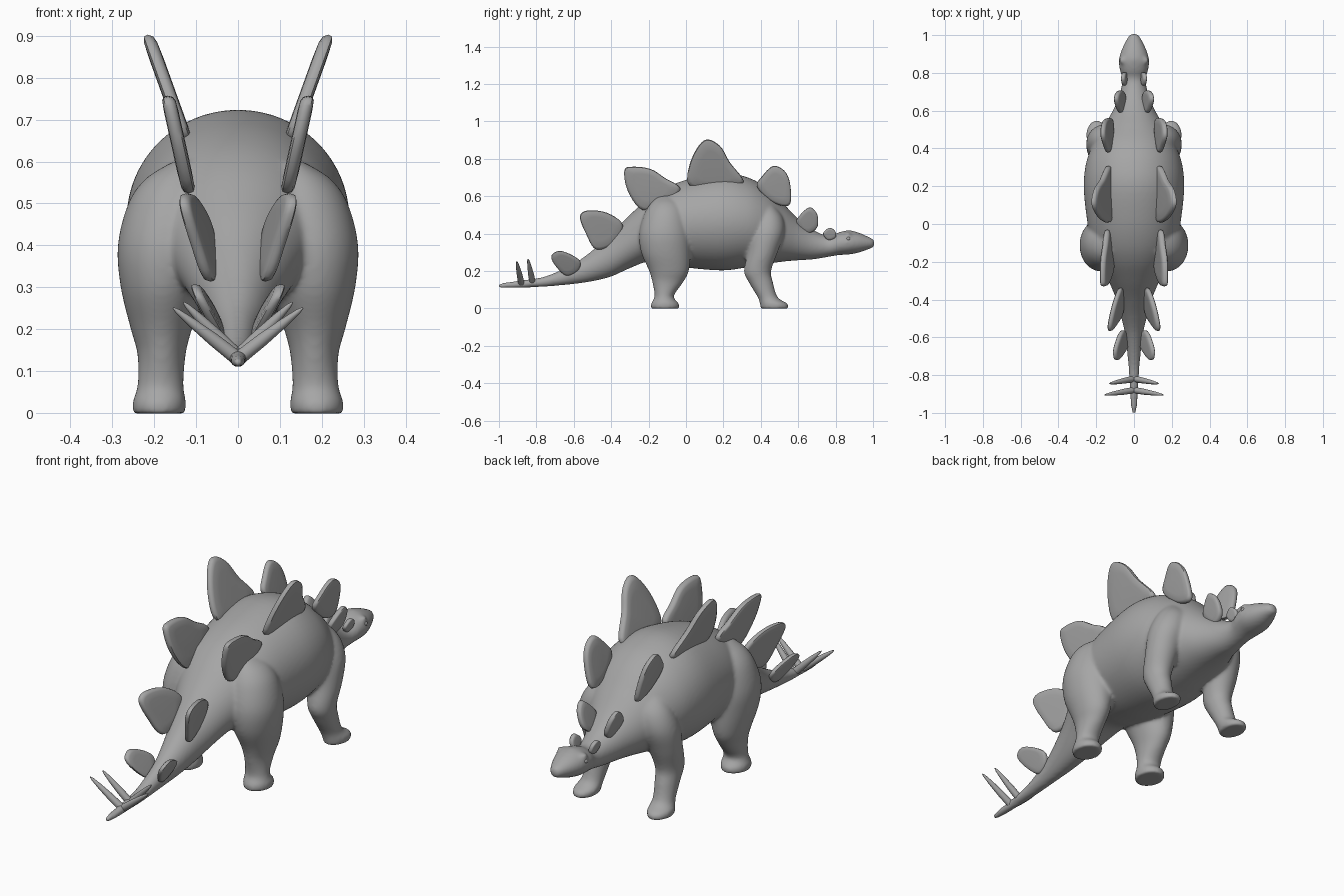
import bpy
import bmesh
import math
from mathutils import Vector

old = bpy.data.objects.get("Cube")
if old:
    bpy.data.objects.remove(old, do_unlink=True)

grey = bpy.data.materials.new("stone grey")
grey.use_nodes = True
colour = (0.38, 0.38, 0.38, 1)
grey.diffuse_color = colour
grey.node_tree.nodes["Principled BSDF"].inputs["Base Color"].default_value = colour


def spline(points, closed=False, steps=5):
    """Smooth curve running through points of any dimension."""
    count = len(points)
    pick = (lambda i: points[i % count]) if closed else (lambda i: points[max(0, min(count - 1, i))])
    result = []
    for i in range(count if closed else count - 1):
        a, b, c, d = (Vector(pick(i + k)) for k in (-1, 0, 1, 2))
        for s in range(steps):
            t = s / steps
            result.append(b + (c - a) * t / 2 + (a - b * 2.5 + c * 2 - d / 2) * t * t
                          + (b * 3 - a - c * 3 + d) * t ** 3 / 2)
    if not closed:
        result.append(Vector(points[-1]))
    return result


def loft(bm, rings):
    """Skin a list of equal point rings and cap both ends."""
    loops = [[bm.verts.new(p) for p in ring] for ring in rings]
    n = len(loops[0])
    for low, high in zip(loops, loops[1:]):
        for i in range(n):
            j = (i + 1) % n
            bm.faces.new((low[i], low[j], high[j], high[i]))
    bm.faces.new(loops[0][::-1])
    bm.faces.new(loops[-1])


def finish(bm, name):
    bmesh.ops.recalc_face_normals(bm, faces=bm.faces[:])
    mesh = bpy.data.meshes.new(name)
    bm.to_mesh(mesh)
    bm.free()
    obj = bpy.data.objects.new(name, mesh)
    bpy.context.collection.objects.link(obj)
    mesh.materials.append(grey)
    return obj


def smooth_and_mirror(obj):
    for other in bpy.context.selected_objects:
        other.select_set(False)
    obj.select_set(True)
    bpy.context.view_layer.objects.active = obj
    bpy.ops.object.shade_smooth_by_angle(angle=math.radians(50))
    obj.modifiers.new("mirror", 'MIRROR')


CIRCLE = [(math.cos(k * math.tau / 64), math.sin(k * math.tau / 64)) for k in range(64)]

# Trunk, tail, neck and head: y, underside, top, half width
trunk = [
    (-1.005, .113, .128, .008), (-.97, .108, .138, .016), (-.88, .11, .15, .022),
    (-.75, .116, .172, .03), (-.6, .13, .24, .045), (-.5, .145, .31, .066),
    (-.4, .17, .4, .094), (-.3, .215, .5, .135), (-.2, .25, .59, .182),
    (-.1, .235, .65, .225), (.03, .215, .695, .25), (.2, .203, .724, .266),
    (.33, .22, .7, .252), (.43, .237, .645, .212), (.52, .25, .56, .16),
    (.6, .257, .48, .112), (.68, .262, .42, .078), (.76, .275, .388, .062),
    (.82, .285, .407, .076), (.87, .288, .417, .08), (.92, .297, .406, .066),
    (.97, .314, .385, .043), (1.0, .325, .37, .024), (1.007, .335, .36, .012)]

# Legs from sole to shoulder or hip: z, inner x, outer x, rear y, front y
hind_leg = [
    (-.002, .127, .25, -.187, -.038), (.025, .124, .252, -.187, -.038),
    (.065, .13, .24, -.168, -.065), (.14, .125, .24, -.18, -.015),
    (.2, .11, .256, -.197, .015), (.3, .08, .28, -.24, .025),
    (.4, .06, .287, -.25, .025), (.5, .05, .262, -.225, .01),
    (.56, .07, .22, -.19, -.02), (.6, .1, .155, -.15, -.06)]
front_leg = [
    (-.002, .147, .25, .4, .546), (.025, .14, .252, .395, .543),
    (.06, .14, .238, .383, .49), (.14, .13, .237, .335, .465),
    (.2, .12, .242, .31, .455), (.3, .1, .252, .33, .49),
    (.4, .07, .25, .34, .525), (.48, .05, .222, .36, .52),
    (.54, .06, .175, .39, .48), (.57, .08, .13, .41, .45)]

bm = bmesh.new()
loft(bm, [[(w * c, y, (lo + hi) / 2 + (hi - lo) / 2 * s) for c, s in CIRCLE]
          for y, lo, hi, w in spline(trunk)])
for side in (-1, 1):
    for leg in (hind_leg, front_leg):
        loft(bm, [[(side * ((x0 + x1) / 2 + (x1 - x0) / 2 * c),
                    (y0 + y1) / 2 + (y1 - y0) / 2 * s, z) for c, s in CIRCLE]
                  for z, x0, x1, y0, y1 in spline(leg)])
    # Brow bump above each eye
    brow = bmesh.ops.create_uvsphere(bm, u_segments=16, v_segments=10, radius=.02)
    bmesh.ops.translate(bm, verts=brow["verts"], vec=(side * .058, .865, .388))

# Fuse the parts into one smooth skin
body = finish(bm, "body")
fuse = body.modifiers.new("fuse", 'REMESH')
fuse.mode = 'VOXEL'
fuse.voxel_size = .008
fuse.use_smooth_shade = True
soften = body.modifiers.new("soften", 'SMOOTH')
soften.factor = .5
soften.iterations = 10

# Back plates: base x, lean outward, sweep along y, half thickness, (y, z) outline
plates = [
    (.036, .48, -.1, .012, [(-.72, .28), (-.68, .307), (-.62, .29), (-.565, .25),
                            (-.58, .2), (-.64, .175), (-.7, .23)]),
    (.066, .23, -.2, .014, [(-.567, .49), (-.525, .523), (-.42, .51), (-.338, .445),
                            (-.38, .35), (-.48, .315), (-.535, .4)]),
    (.116, .22, 0, .016, [(-.33, .735), (-.29, .757), (-.19, .745), (-.11, .695),
                          (-.03, .64), (-.1, .56), (-.23, .525), (-.31, .625)]),
    (.12, .36, 0, .016, [(.01, .67), (.03, .8), (.1, .9), (.18, .87), (.235, .78),
                         (.308, .68), (.24, .645), (.1, .64)]),
    (.115, .24, .05, .014, [(.38, .65), (.41, .71), (.47, .762), (.535, .725),
                            (.56, .64), (.55, .55), (.46, .57)]),
    (.05, .33, 0, .013, [(.59, .46), (.62, .51), (.665, .54), (.702, .5),
                         (.7, .43), (.64, .4)]),
    (.043, .25, 0, .01, [(.733, .4), (.765, .43), (.797, .414), (.8, .38), (.76, .365)])]

for number, (base_x, lean, sweep, half, outline) in enumerate(plates, 1):
    edge = spline(outline, closed=True)
    middle = sum(edge, Vector((0, 0))) / len(edge)
    base_z = min(p.y for p in edge)
    rings = []
    for scale, depth in ((.6, -1.1), (.88, -1), (.97, -.7), (1, 0), (.97, .7), (.88, 1), (.6, 1.1)):
        ring = []
        for p in edge:
            q = middle + (p - middle) * scale
            x = base_x + lean * (q.y - base_z) + sweep * (q.x - middle.x) + depth * half
            ring.append((x, q.x, q.y))
        rings.append(ring)
    bm = bmesh.new()
    loft(bm, rings)
    smooth_and_mirror(finish(bm, f"back_plate_pair_{number}"))

# Tail spikes: root and tip, tapering with a slight belly
spikes = {"rear": ((.004, -.88, .132), (.155, -.905, .251)),
          "fore": ((.004, -.82, .138), (.13, -.845, .264))}
for place, ends in spikes.items():
    root, tip = map(Vector, ends)
    across = (tip - root).cross(Vector((0, 1, 0))).normalized()
    along = (tip - root).cross(across).normalized()
    bm = bmesh.new()
    loft(bm, [[root.lerp(tip, t) + r * (c * across + s * along) for c, s in CIRCLE[::4]]
              for t, r in ((0, .017), (.35, .0155), (.7, .011), (.93, .006), (1, .002))])
    smooth_and_mirror(finish(bm, f"{place}_tail_spike_pair"))

# Eyes
bm = bmesh.new()
eye = bmesh.ops.create_uvsphere(bm, u_segments=12, v_segments=8, radius=.011)
bmesh.ops.translate(bm, verts=eye["verts"], vec=(.07, .868, .372))
smooth_and_mirror(finish(bm, "eyes"))
